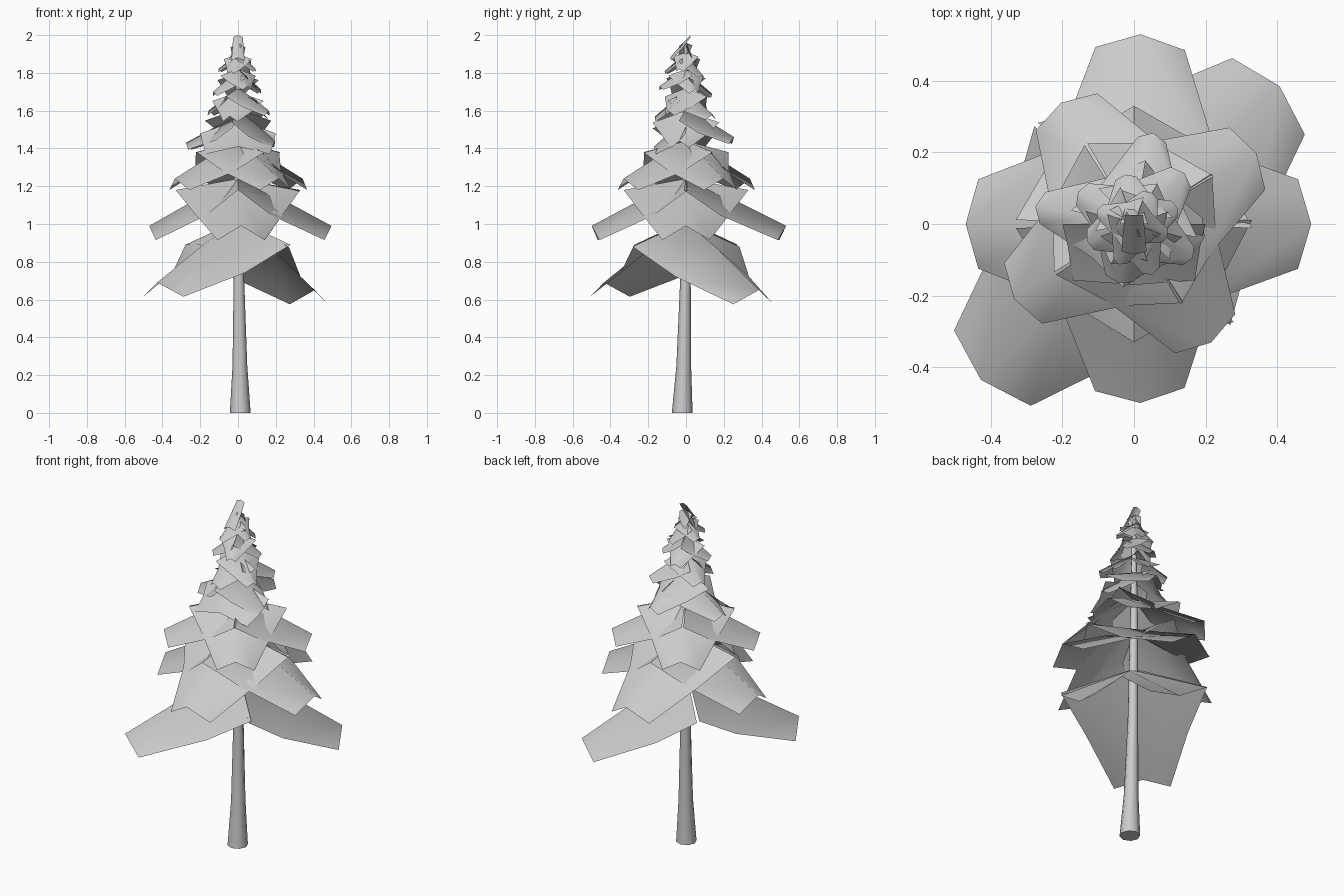
import bpy, bmesh, math
from mathutils import Vector

cube = bpy.data.objects.get("Cube")
if cube:
    bpy.data.objects.remove(cube, do_unlink=True)

grey = bpy.data.materials.new("plain grey")
grey.use_nodes = True
grey.diffuse_color = (0.6, 0.6, 0.6, 1)
grey.node_tree.nodes["Principled BSDF"].inputs["Base Color"].default_value = (0.6, 0.6, 0.6, 1)


def finish(name, bm):
    mesh = bpy.data.meshes.new(name)
    bm.to_mesh(mesh)
    bm.free()
    mesh.materials.append(grey)
    obj = bpy.data.objects.new(name, mesh)
    bpy.context.collection.objects.link(obj)
    for poly in mesh.polygons:
        poly.use_smooth = True
    return obj


def branch(name, angle, length, base, tip, width, tip_width, droop, root_droop):
    """Folded sheet: wide at the trunk, narrowing and sagging to a blunt tip."""
    a = math.radians(angle)
    out = Vector((math.cos(a), math.sin(a), 0))
    side = Vector((-out.y, out.x, 0))
    middle = base - (base - tip) * 0.38
    mid_width = tip_width + (width - tip_width) * 0.5
    # each row: ridge reach, edge reach, half width, ridge height, edge height
    rows = [
        (0.0, 0.0, width, base, base - root_droop),
        (0.42, 0.36, mid_width, middle, middle - (droop + root_droop) * 0.74),
        (1.0, 0.925, tip_width, tip, tip - droop),
    ]
    bm = bmesh.new()
    grid = []
    for ridge, edge, half, high, low in rows:
        grid.append([bm.verts.new(out * (r * length) + side * s + Vector((0, 0, z)))
                     for r, s, z in ((edge, -half, low), (ridge, 0, high), (edge, half, low))])
    for near, far in zip(grid, grid[1:]):
        for i in range(2):
            bm.faces.new((near[i], far[i], far[i + 1], near[i + 1]))
    return finish(name, bm)


# Trunk: tapered tube, leaning slightly at the foot
bm = bmesh.new()
rings = []
for x, y, z, r in ((0.012, -0.02, 0, 0.055), (0.01, -0.012, 0.25, 0.039),
                   (0.005, -0.003, 0.7, 0.028), (0, 0, 1.3, 0.021), (0, 0, 1.95, 0.01)):
    rings.append([bm.verts.new((x + r * math.cos(k * math.pi / 4), y + r * math.sin(k * math.pi / 4), z))
                  for k in range(8)])
for low, high in zip(rings, rings[1:]):
    for k in range(8):
        n = (k + 1) % 8
        bm.faces.new((low[k], low[n], high[n], high[k]))
bm.faces.new(rings[0][::-1])
bm.faces.new(rings[-1])
finish("trunk", bm)
bpy.context.view_layer.objects.active = bpy.data.objects["trunk"]
bpy.data.objects["trunk"].select_set(True)
bpy.ops.object.shade_smooth_by_angle(angle=math.radians(50))

# Lowest pair of long drooping branches
branch("low_branch_front", 225.5, 0.61, 1.02, 0.69, 0.39, 0.15, 0.075, 0.13)
branch("low_branch_back", 43.5, 0.56, 1.01, 0.65, 0.39, 0.147, 0.075, 0.13)

# Wide whorl of four
for name, angle, length in (("left", 0, 0.495), ("back", 88, 0.53),
                            ("right", 180, 0.47), ("front", 272, 0.5)):
    branch("wide_branch_" + name, angle, length, 1.24, 0.99, 0.33, 0.125, 0.075, 0.06)

# Middle whorl of four, turned between the wide ones
for i in range(4):
    branch("middle_branch_%d" % i, 30 + 91 * i, 0.395, 1.44, 1.24, 0.26, 0.1, 0.06, 0.06)

# Upper whorls: angle, length, base, tip, half width, tip half width
upper = [
    (270, 0.17, 1.55, 1.41, 0.2, 0.17), (170, 0.28, 1.57, 1.43, 0.18, 0.045),
    (78, 0.26, 1.61, 1.46, 0.18, 0.04), (350, 0.2, 1.6, 1.44, 0.18, 0.05),
    (45, 0.2, 1.7, 1.58, 0.14, 0.04), (150, 0.18, 1.72, 1.6, 0.13, 0.035),
    (255, 0.17, 1.7, 1.57, 0.14, 0.04), (330, 0.19, 1.72, 1.6, 0.13, 0.03),
    (100, 0.14, 1.8, 1.69, 0.11, 0.03), (200, 0.14, 1.81, 1.7, 0.11, 0.03),
    (290, 0.15, 1.82, 1.73, 0.1, 0.025), (20, 0.13, 1.82, 1.71, 0.1, 0.025),
    (60, 0.1, 1.89, 1.79, 0.08, 0.025), (160, 0.11, 1.9, 1.82, 0.08, 0.02),
    (250, 0.12, 1.9, 1.81, 0.08, 0.02), (340, 0.1, 1.91, 1.82, 0.07, 0.02),
    (90, 0.05, 1.95, 1.86, 0.04, 0.025), (210, 0.05, 1.96, 1.87, 0.04, 0.025),
]
for i, (angle, length, base, tip, width, tip_width) in enumerate(upper):
    branch("upper_branch_%d" % i, angle, length, base, tip, width, tip_width,
           width * 0.2, width * 0.35)

# Slanted crown sheet at the very top
crown = branch("crown_leaf", 270, 0.11, 2.0, 1.88, 0.025, 0.035, 0.015, 0.01)
crown.location.y = 0.025
